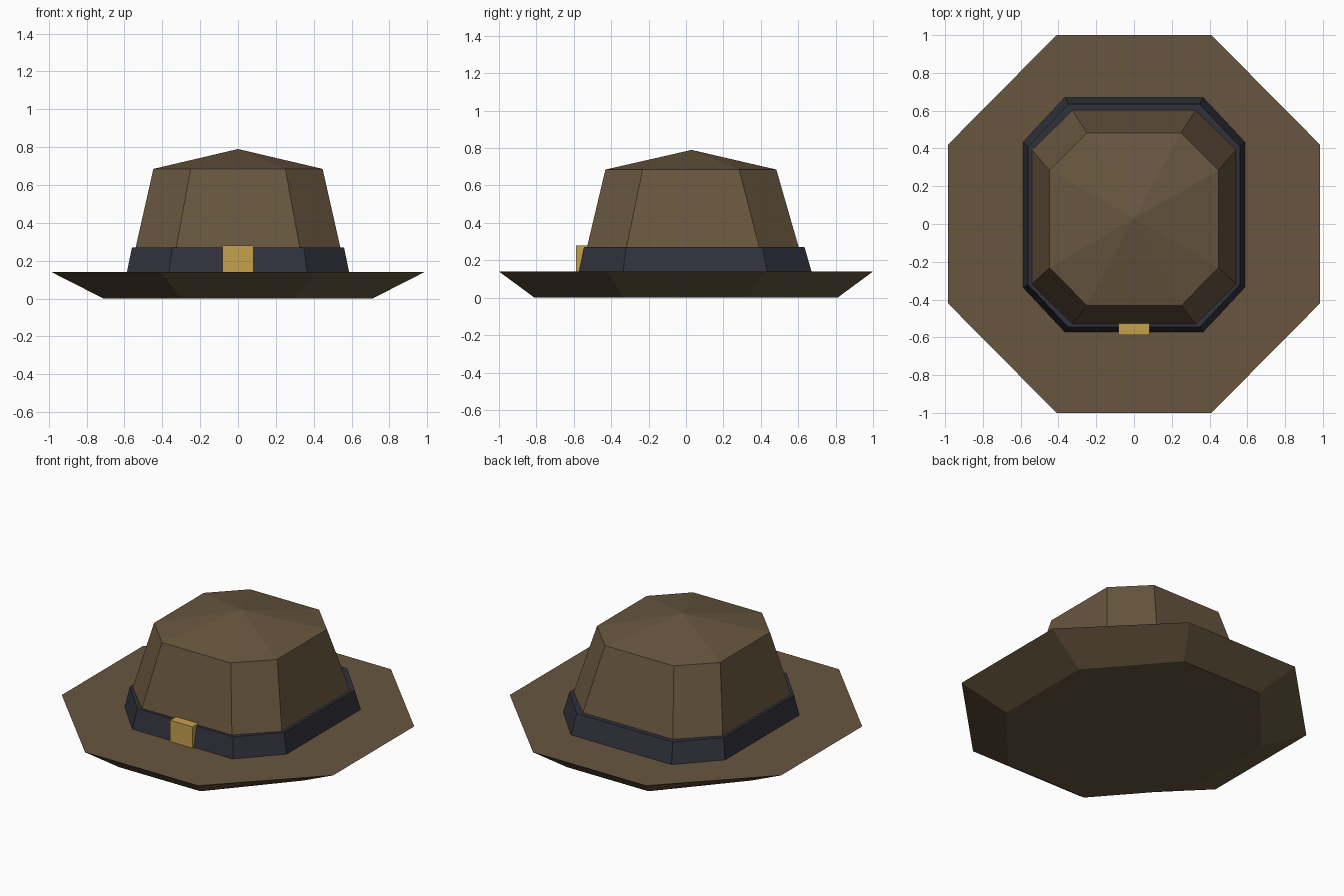
import bpy, bmesh
from mathutils import Matrix

cube = bpy.data.objects.get("Cube")
if cube:
    bpy.data.objects.remove(cube, do_unlink=True)


def material(name, srgb):
    linear = [((c / 255 + 0.055) / 1.055) ** 2.4 for c in srgb]
    mat = bpy.data.materials.new(name)
    mat.use_nodes = True
    mat.diffuse_color = (*linear, 1)
    mat.node_tree.nodes["Principled BSDF"].inputs["Base Color"].default_value = (*linear, 1)
    return mat


def finish(name, bm, mat):
    bmesh.ops.recalc_face_normals(bm, faces=bm.faces)
    mesh = bpy.data.meshes.new(name)
    bm.to_mesh(mesh)
    bm.free()
    mesh.materials.append(mat)
    obj = bpy.data.objects.new(name, mesh)
    bpy.context.collection.objects.link(obj)
    return obj


def octagon(bm, half_x, half_y, flat_x, flat_y, mid_y, z):
    """Box outline with its four corners cut off."""
    quarter = [(half_x, flat_y), (flat_x, half_y)]
    points = quarter + [(-x, y) for x, y in reversed(quarter)]
    points += [(-x, -y) for x, y in points]
    return [bm.verts.new((x, y + mid_y, z)) for x, y in points]


def loft(name, sections, mat, apex=None):
    """Join octagon sections from the bottom up, with a flat or pointed top."""
    bm = bmesh.new()
    rings = [octagon(bm, *section) for section in sections]
    for low, high in zip(rings, rings[1:]):
        for i in range(8):
            j = (i + 1) % 8
            bm.faces.new((low[i], low[j], high[j], high[i]))
    bm.faces.new(rings[0][::-1])
    if apex:
        tip = bm.verts.new(apex)
        for i in range(8):
            bm.faces.new((rings[-1][i], rings[-1][(i + 1) % 8], tip))
    else:
        bm.faces.new(rings[-1])
    return finish(name, bm, mat)


brown = material("brown felt", (104, 86, 63))
navy = material("dark band cloth", (49, 49, 60))
gold = material("gold metal", (198, 161, 78))

# Wide brim, flaring up from a smaller base
loft("brim", [(0.71, 0.81, 0.295, 0.335, 0, 0),
              (0.985, 1.0, 0.41, 0.42, 0, 0.14)], brown)

# Tapered crown with a shallow pointed top
loft("crown", [(0.57, 0.60, 0.35, 0.385, 0.04, 0.14),
               (0.447, 0.457, 0.25, 0.258, 0.026, 0.685)], brown, (0, 0.03, 0.79))

# Band around the foot of the crown
loft("hat_band", [(0.587, 0.622, 0.365, 0.385, 0.049, 0.14),
                  (0.56, 0.59, 0.348, 0.365, 0.044, 0.27)], navy)

# Square buckle on the front of the band
bm = bmesh.new()
bmesh.ops.create_cube(bm, size=1, matrix=Matrix.Translation((0, -0.556, 0.21))
                      @ Matrix.Diagonal((0.164, 0.062, 0.14, 1)))
finish("buckle", bm, gold)
